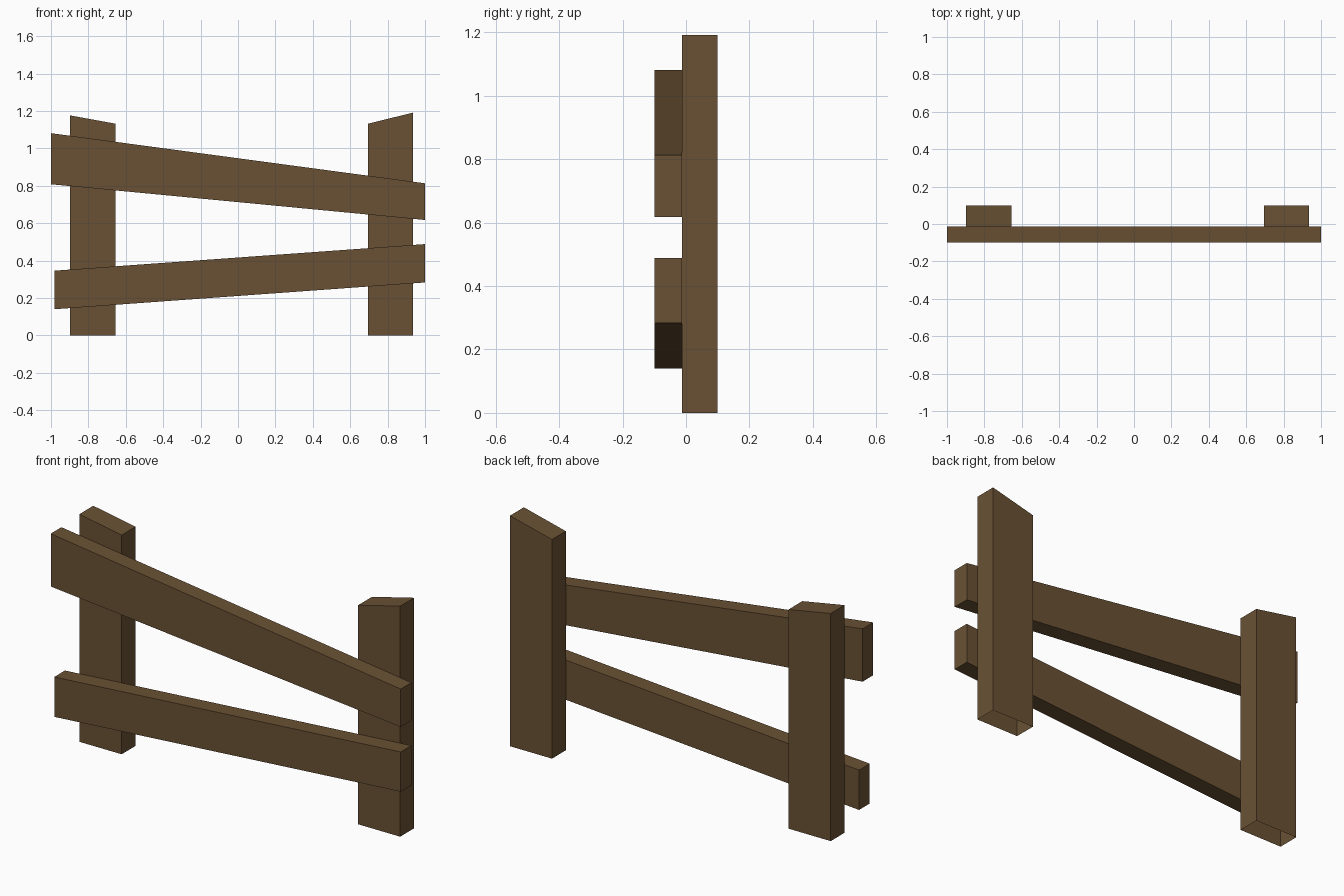
import bpy
import bmesh

if "Cube" in bpy.data.objects:
    bpy.data.objects.remove(bpy.data.objects["Cube"])

wood = bpy.data.materials.new("brown wood")
wood.diffuse_color = (0.144, 0.083, 0.034, 1)
wood.use_nodes = True
wood.node_tree.nodes["Principled BSDF"].inputs["Base Color"].default_value = wood.diffuse_color


def plank(name, x0, x1, left, right, y0, y1, open_bottom=False):
    """Board with vertical ends; left/right are (bottom, top) heights at each end."""
    bm = bmesh.new()
    profile = [(x0, left[0]), (x1, right[0]), (x1, right[1]), (x0, left[1])]
    front = [bm.verts.new((x, y0, z)) for x, z in profile]
    back = [bm.verts.new((x, y1, z)) for x, z in profile]
    bm.faces.new(front)
    bm.faces.new(back[::-1])
    for i in range(1 if open_bottom else 0, 4):
        j = (i + 1) % 4
        bm.faces.new((front[j], front[i], back[i], back[j]))
    mesh = bpy.data.meshes.new(name)
    bm.to_mesh(mesh)
    bm.free()
    mesh.materials.append(wood)
    bpy.context.collection.objects.link(bpy.data.objects.new(name, mesh))


FRONT, MID, BACK = -0.1, -0.013, 0.1

# Posts with slanted tops and open undersides
plank("left_post", -0.897, -0.656, (0, 1.176), (0, 1.132), MID, BACK, True)
plank("right_post", 0.696, 0.936, (0, 1.132), (0, 1.191), MID, BACK, True)

# Tapered crooked rails across the front
plank("upper_rail", -1.0, 1.0, (0.808, 1.081), (0.617, 0.813), FRONT, MID)
plank("lower_rail", -0.98, 1.0, (0.14, 0.346), (0.283, 0.488), FRONT, MID)
